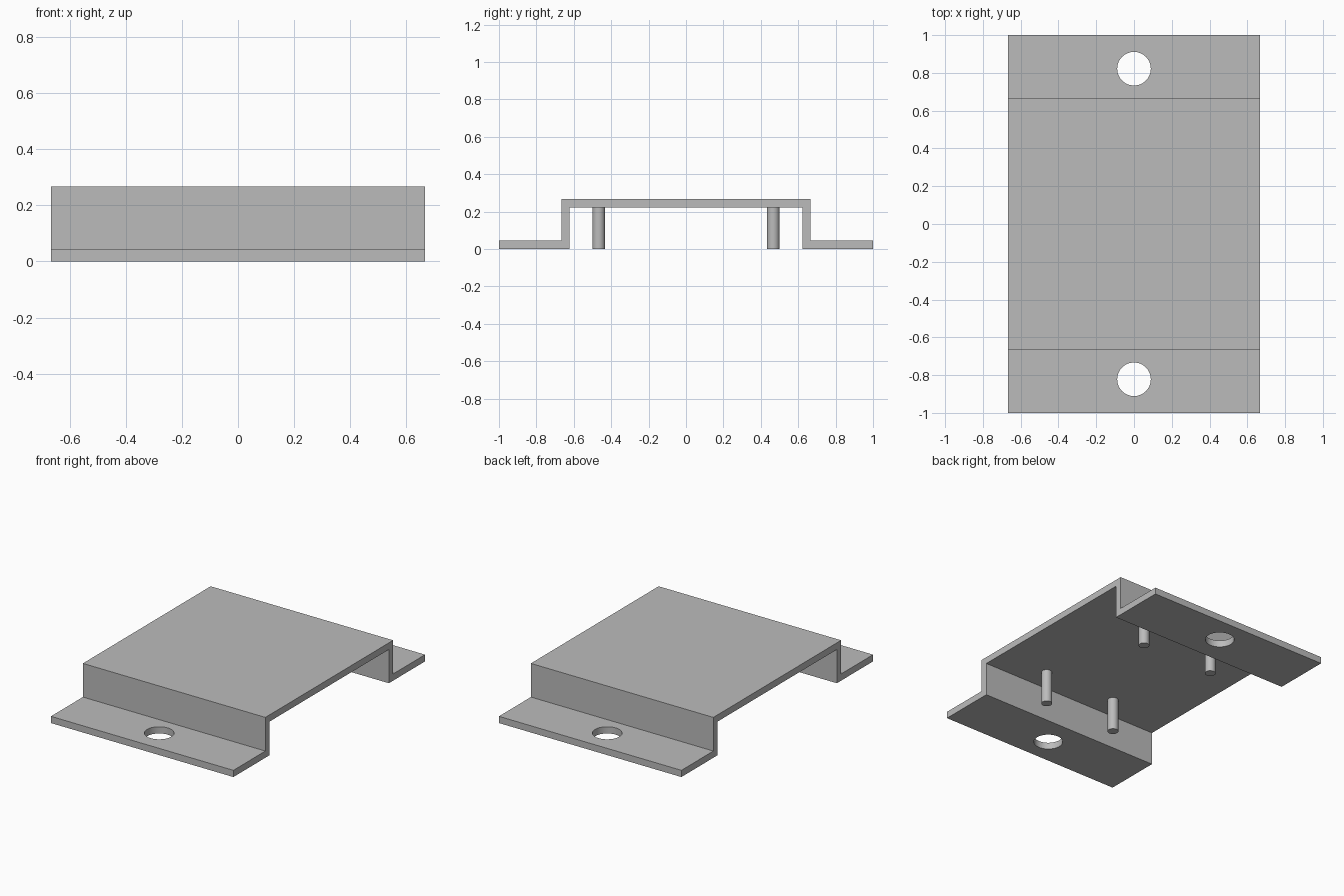
import bpy
import bmesh
import math

cube = bpy.data.objects.get("Cube")
if cube:
    bpy.data.objects.remove(cube, do_unlink=True)

U = 2 / 45          # sheet thickness
HALF_WIDTH = 15 * U
HEIGHT = 6 * U

grey = bpy.data.materials.new("light grey")
grey.use_nodes = True
colour = (0.5, 0.5, 0.5, 1)
grey.diffuse_color = colour
grey.node_tree.nodes["Principled BSDF"].inputs["Base Color"].default_value = colour


def cylinder(name, radius, x, y, bottom, top, sides):
    bpy.ops.mesh.primitive_cylinder_add(
        vertices=sides, radius=radius, depth=top - bottom,
        location=(x, y, (bottom + top) / 2))
    obj = bpy.context.object
    obj.name = name
    return obj


# Bracket: half of the bent sheet outline, mirrored and extruded across x
half = [(14, 5), (14, 0), (22.5, 0), (22.5, 1), (15, 1), (15, 6)]
outline = half + [(-y, z) for y, z in reversed(half)]
bm = bmesh.new()
face = bm.faces.new([bm.verts.new((-HALF_WIDTH, y * U, z * U)) for y, z in outline])
ext = bmesh.ops.extrude_face_region(bm, geom=[face])
moved = [v for v in ext["geom"] if isinstance(v, bmesh.types.BMVert)]
bmesh.ops.translate(bm, verts=moved, vec=(2 * HALF_WIDTH, 0, 0))
bmesh.ops.recalc_face_normals(bm, faces=bm.faces)
mesh = bpy.data.meshes.new("bracket")
bm.to_mesh(mesh)
bm.free()
bracket = bpy.data.objects.new("bracket", mesh)
bpy.context.collection.objects.link(bracket)
mesh.materials.append(grey)

# Mounting holes through both flanges
for side in (-1, 1):
    cutter = cylinder("hole_cutter", 2 * U, 0, side * 18.5 * U, -U, 2 * U, 64)
    cutter.hide_render = True
    cut = bracket.modifiers.new("hole", "BOOLEAN")
    cut.operation = "DIFFERENCE"
    cut.solver = "EXACT"
    cut.object = cutter
    bpy.context.view_layer.objects.active = bracket
    bpy.ops.object.modifier_apply(modifier=cut.name)
    bpy.data.objects.remove(cutter, do_unlink=True)

bpy.ops.object.select_all(action="DESELECT")
bracket.select_set(True)
bpy.context.view_layer.objects.active = bracket
bpy.ops.object.shade_smooth_by_angle(angle=math.radians(30))

# Four pegs hanging under the raised plate
for end, y in (("front", -10.5), ("back", 10.5)):
    for side, x in (("right", -5), ("left", 7)):
        peg = cylinder(f"{end}_{side}_peg", 0.75 * U, x * U, y * U, 0, HEIGHT - U, 32)
        peg.data.materials.append(grey)
        bpy.ops.object.shade_smooth_by_angle(angle=math.radians(30))
